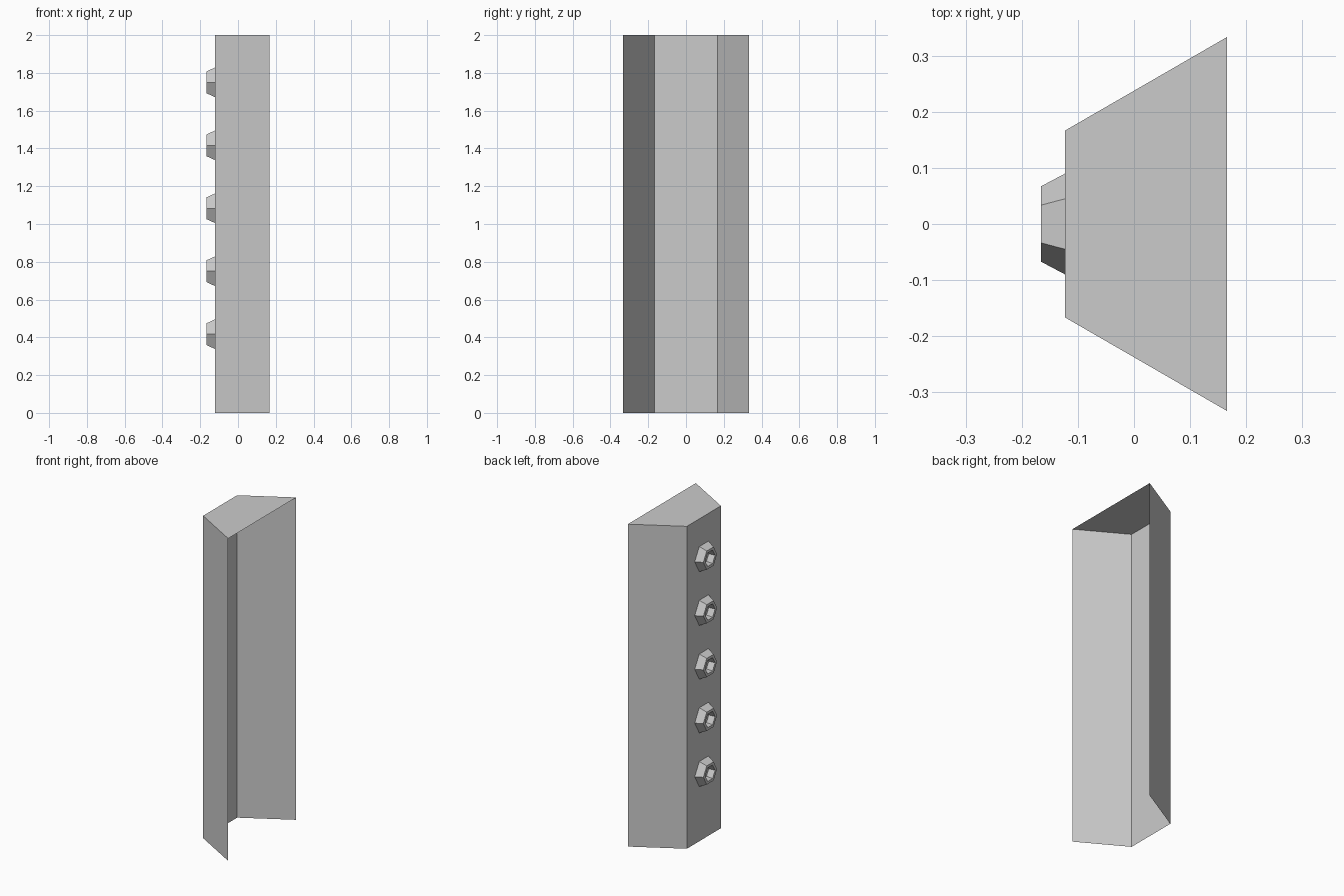
import bpy, bmesh, math

if "Cube" in bpy.data.objects:
    bpy.data.objects.remove(bpy.data.objects["Cube"])

R = 1 / 3                        # half-hexagon radius of the channel
X_OPEN = 0.166                   # open side
X_WALL = X_OPEN - R * math.sin(math.radians(60))
X_TIP = -0.166                   # outer end of the studs
HEIGHT = 2.0

grey = bpy.data.materials.new("light_grey")
grey.diffuse_color = (0.6, 0.6, 0.6, 1)
grey.use_nodes = True
grey.node_tree.nodes["Principled BSDF"].inputs["Base Color"].default_value = grey.diffuse_color


def add_object(name, bm):
    mesh = bpy.data.meshes.new(name)
    bm.to_mesh(mesh)
    bm.free()
    mesh.materials.append(grey)
    obj = bpy.data.objects.new(name, mesh)
    bpy.context.collection.objects.link(obj)
    return obj


# Thin half-hexagon channel: three walls and a cap, open at the right and below
bm = bmesh.new()
profile = [(X_OPEN, R), (X_WALL, R / 2), (X_WALL, -R / 2), (X_OPEN, -R)]
low = [bm.verts.new((x, y, 0)) for x, y in profile]
high = [bm.verts.new((x, y, HEIGHT)) for x, y in profile]
for i in range(3):
    bm.faces.new((low[i + 1], low[i], high[i], high[i + 1]))
bm.faces.new(high)
bmesh.ops.recalc_face_normals(bm, faces=bm.faces)
if bm.faces[:] and max(bm.faces, key=lambda f: f.calc_center_median().z).normal.z < 0:
    bmesh.ops.reverse_faces(bm, faces=bm.faces)
add_object("channel", bm)


# Tapered hexagonal stud with a hexagonal socket
def stud(z):
    bm = bmesh.new()
    rings = []
    for x, r in [(X_WALL, 0.09), (X_TIP, 0.067), (X_TIP, 0.048), (X_WALL - 0.002, 0.045)]:
        rings.append([bm.verts.new((x, r * math.cos(k * math.pi / 3),
                                    z + r * math.sin(k * math.pi / 3))) for k in range(6)])
    for a, b in zip(rings, rings[1:]):
        for k in range(6):
            n = (k + 1) % 6
            bm.faces.new((a[n], a[k], b[k], b[n]))
    bm.faces.new(rings[-1][::-1])    # socket floor
    add_object("stud", bm)


for i in range(5):
    stud(0.4167 + i / 3)
